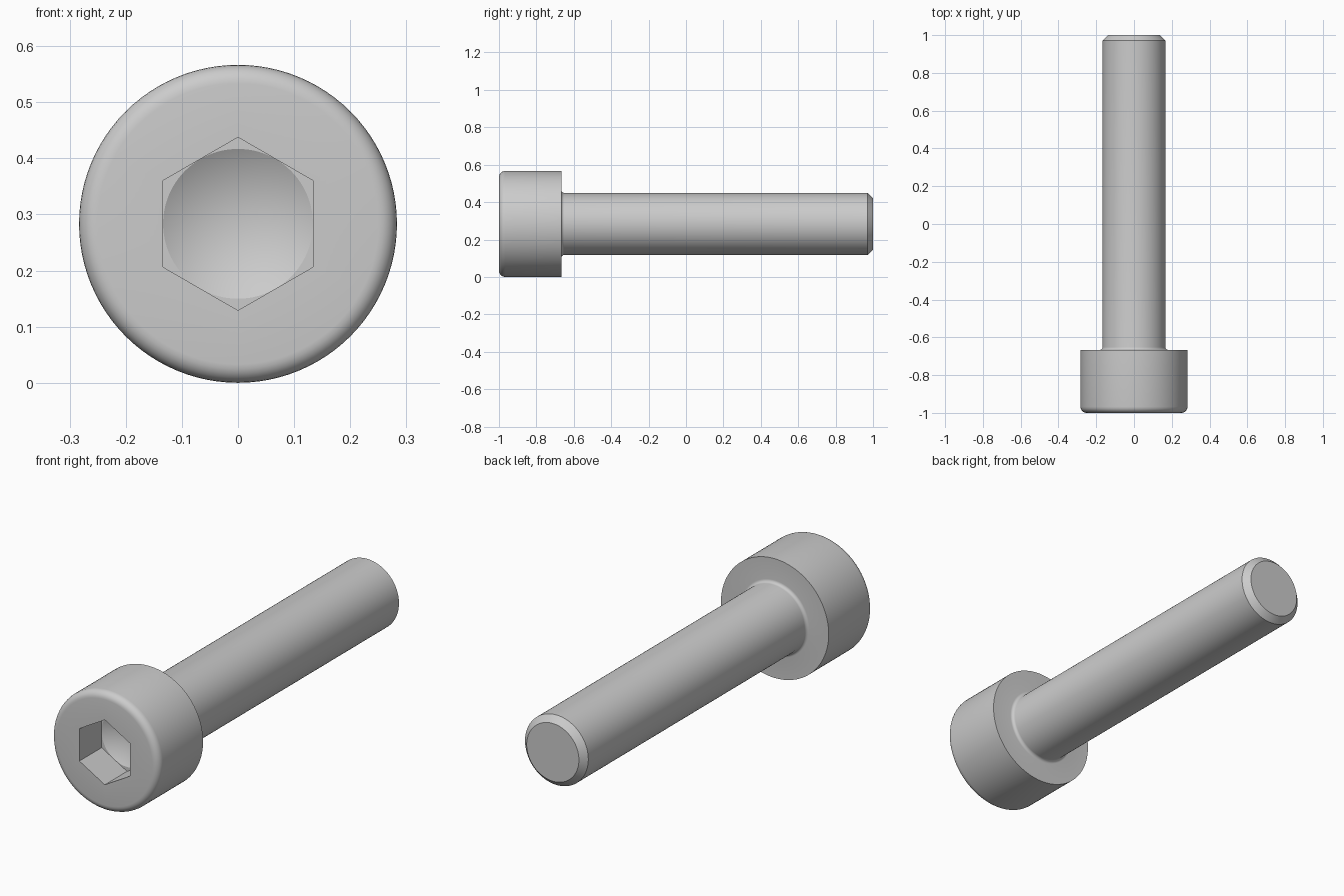
import bpy, bmesh, math

cube = bpy.data.objects.get("Cube")
if cube:
    bpy.data.objects.remove(cube, do_unlink=True)

SEG = 96              # divisible by 6 so the socket corners fall on vertices
HEAD_R, SHAFT_R = 0.2833, 0.1663
HEAD_BACK = -0.6667
SOCKET_R = 0.1335     # half the distance across the socket flats
SOCKET_Y = -0.833
CHAMFER = 0.029


def arc(cy, cr, radius, start, end, steps=6):
    """Points (y, r) along a fillet, angles in degrees from the +y axis."""
    angles = [math.radians(start + (end - start) * i / steps) for i in range(steps + 1)]
    return [(cy + radius * math.cos(a), cr + radius * math.sin(a), False) for a in angles]


# Profile from socket tip to shaft end: (y, radius, is_hexagonal)
profile = [(SOCKET_Y + SOCKET_R * math.tan(math.radians(30)), 0, False),
           (SOCKET_Y, SOCKET_R, False),      # drill cone rim
           (SOCKET_Y, SOCKET_R, True),       # socket floor
           (-1, SOCKET_R, True)]             # socket mouth
profile += arc(-1 + 0.033, HEAD_R - 0.033, 0.033, 180, 90)            # head rim
profile += [(HEAD_BACK, HEAD_R, False)]
profile += arc(HEAD_BACK + 0.015, SHAFT_R + 0.015, 0.015, 180, 270)   # under-head fillet
profile += [(1 - CHAMFER, SHAFT_R, False),
            (1, SHAFT_R - CHAMFER, False),
            (1, 0, False)]

# Sweep the profile around the y axis
bm = bmesh.new()
rings = []
for y, r, is_hex in profile:
    if r == 0:
        rings.append([bm.verts.new((0, y, HEAD_R))] * SEG)
        continue
    ring = []
    for i in range(SEG):
        a = 2 * math.pi * i / SEG
        # Hexagon has its flats at 0, 60, 120... degrees
        offset = (a + math.pi / 6) % (math.pi / 3) - math.pi / 6
        radius = r / math.cos(offset) if is_hex else r
        ring.append(bm.verts.new((radius * math.cos(a), y, HEAD_R + radius * math.sin(a))))
    rings.append(ring)

for a, b in zip(rings, rings[1:]):
    for i in range(SEG):
        j = (i + 1) % SEG
        corners = list(dict.fromkeys((a[i], a[j], b[j], b[i])))
        bm.faces.new(corners)

# Join the cone rim to the socket flats where they touch
bmesh.ops.remove_doubles(bm, verts=bm.verts, dist=0.00001)
bmesh.ops.recalc_face_normals(bm, faces=bm.faces)

mesh = bpy.data.meshes.new("socket_head_screw")
bm.to_mesh(mesh)
bm.free()
screw = bpy.data.objects.new("socket_head_screw", mesh)
bpy.context.collection.objects.link(screw)

# Plain grey metal
grey = bpy.data.materials.new("light grey")
grey.use_nodes = True
color = (0.6, 0.6, 0.6, 1)
grey.diffuse_color = color
grey.node_tree.nodes["Principled BSDF"].inputs["Base Color"].default_value = color
mesh.materials.append(grey)

bpy.ops.object.select_all(action='DESELECT')
screw.select_set(True)
bpy.context.view_layer.objects.active = screw
bpy.ops.object.shade_smooth_by_angle(angle=math.radians(25))
